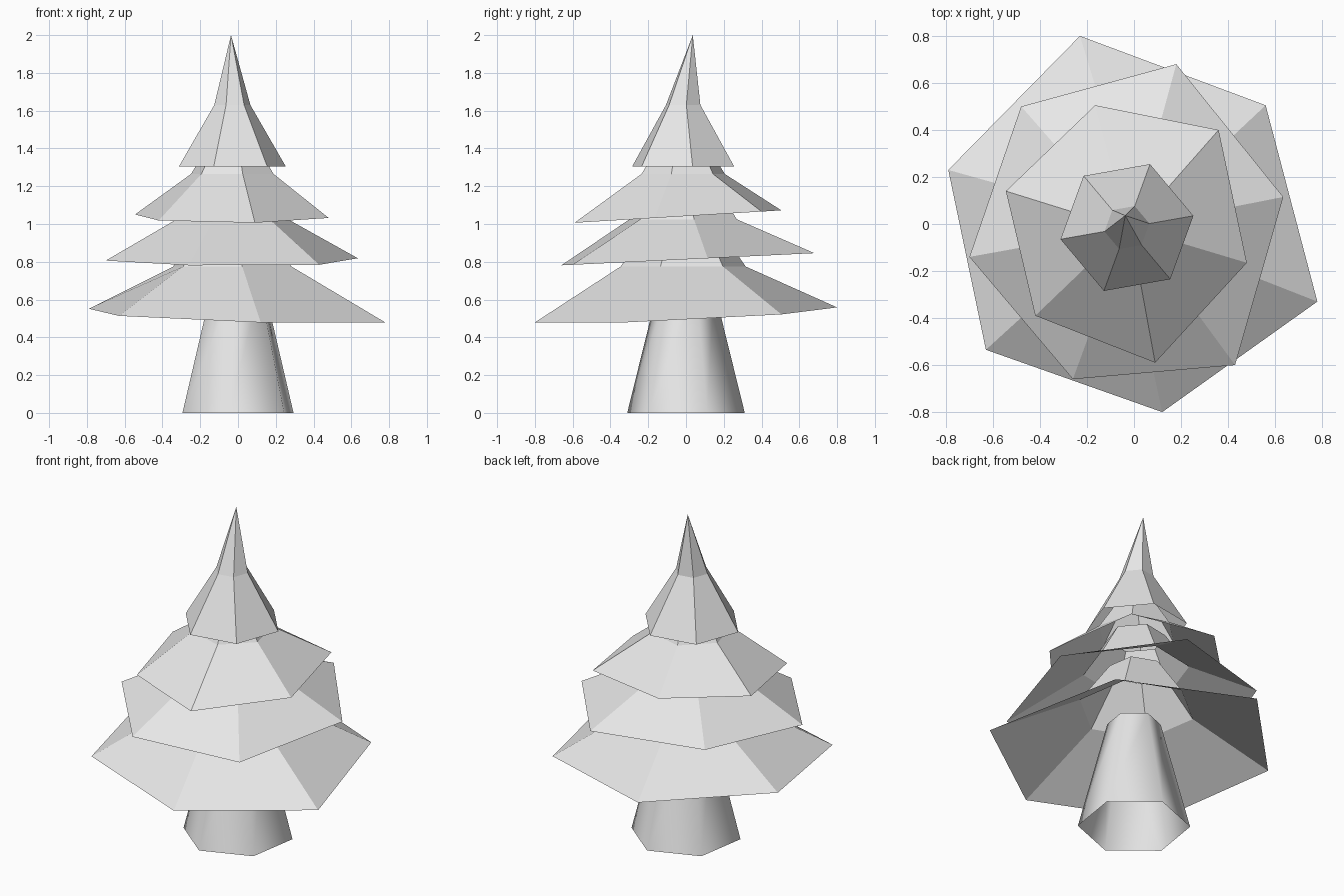
import bpy
import bmesh
from math import cos, sin, radians
from mathutils import Vector

if "Cube" in bpy.data.objects:
    bpy.data.objects.remove(bpy.data.objects["Cube"])

SIDES = 6
AXIS = Vector((-0.03, -0.015, 0))   # the foliage leans slightly off the trunk

grey = bpy.data.materials.new("plain_grey")
grey.use_nodes = True
grey.diffuse_color = (0.8, 0.8, 0.8, 1)
grey.node_tree.nodes["Principled BSDF"].inputs["Base Color"].default_value = grey.diffuse_color


def hexagon(radius, height, phase, centre=AXIS):
    """Level ring of points, counterclockwise from the phase angle."""
    angles = [radians(phase + i * 360 / SIDES) for i in range(SIDES)]
    return [centre + Vector((radius * cos(a), radius * sin(a), height)) for a in angles]


def tilted_rim(outline, height, slope_x, slope_y):
    """Uneven rim lying in a tilted plane."""
    return [Vector((x, y, height + slope_x * x + slope_y * y)) for x, y in outline]


def shell(name, rings, tip=None, smooth=False):
    """Open shell through the rings, optionally closed to a point."""
    bm = bmesh.new()
    loops = [[bm.verts.new(p) for p in ring] for ring in rings]
    for low, high in zip(loops, loops[1:]):
        for i in range(SIDES):
            j = (i + 1) % SIDES
            bm.faces.new((low[i], low[j], high[j], high[i]))
    if tip:
        point = bm.verts.new(tip)
        for i in range(SIDES):
            bm.faces.new((loops[-1][i], loops[-1][(i + 1) % SIDES], point))
    for face in bm.faces:
        face.smooth = smooth
    mesh = bpy.data.meshes.new(name)
    bm.to_mesh(mesh)
    bm.free()
    mesh.materials.append(grey)
    obj = bpy.data.objects.new(name, mesh)
    bpy.context.collection.objects.link(obj)
    return obj


# Trunk: smooth tapered tube
origin = Vector((0, 0, 0))
shell("trunk", [hexagon(0.315, 0, 21, origin), hexagon(0.15, 0.66, 21, origin)], smooth=True)

# Bottom branches
rim = tilted_rim([(0.56, 0.505), (-0.23, 0.8), (-0.79, 0.23),
                  (-0.63, -0.535), (0.12, -0.8), (0.78, -0.33)], 0.517, -0.031, 0.043)
shell("bottom_branches", [rim, hexagon(0.335, 0.775, 39), hexagon(0.157, 1.03, 39)])

# Lower middle branches
rim = tilted_rim([(0.635, 0.115), (0.18, 0.68), (-0.48, 0.5),
                  (-0.7, -0.14), (-0.26, -0.66), (0.43, -0.6)], 0.813, 0, 0.048)
shell("lower_middle_branches", [rim, hexagon(0.3, 1.025, 11), hexagon(0.165, 1.24, 11)])

# Upper middle branches
rim = tilted_rim([(0.36, 0.4), (-0.165, 0.505), (-0.545, 0.14),
                  (-0.42, -0.39), (0.09, -0.59), (0.48, -0.165)], 1.042, 0, 0.06)
shell("upper_middle_branches", [rim, hexagon(0.227, 1.265, 44), hexagon(0.1, 1.47, 44)])

# Treetop with its bent point
shell("treetop", [hexagon(0.287, 1.305, 10), hexagon(0.097, 1.63, 10)],
      tip=Vector((-0.037, 0.036, 2)))
